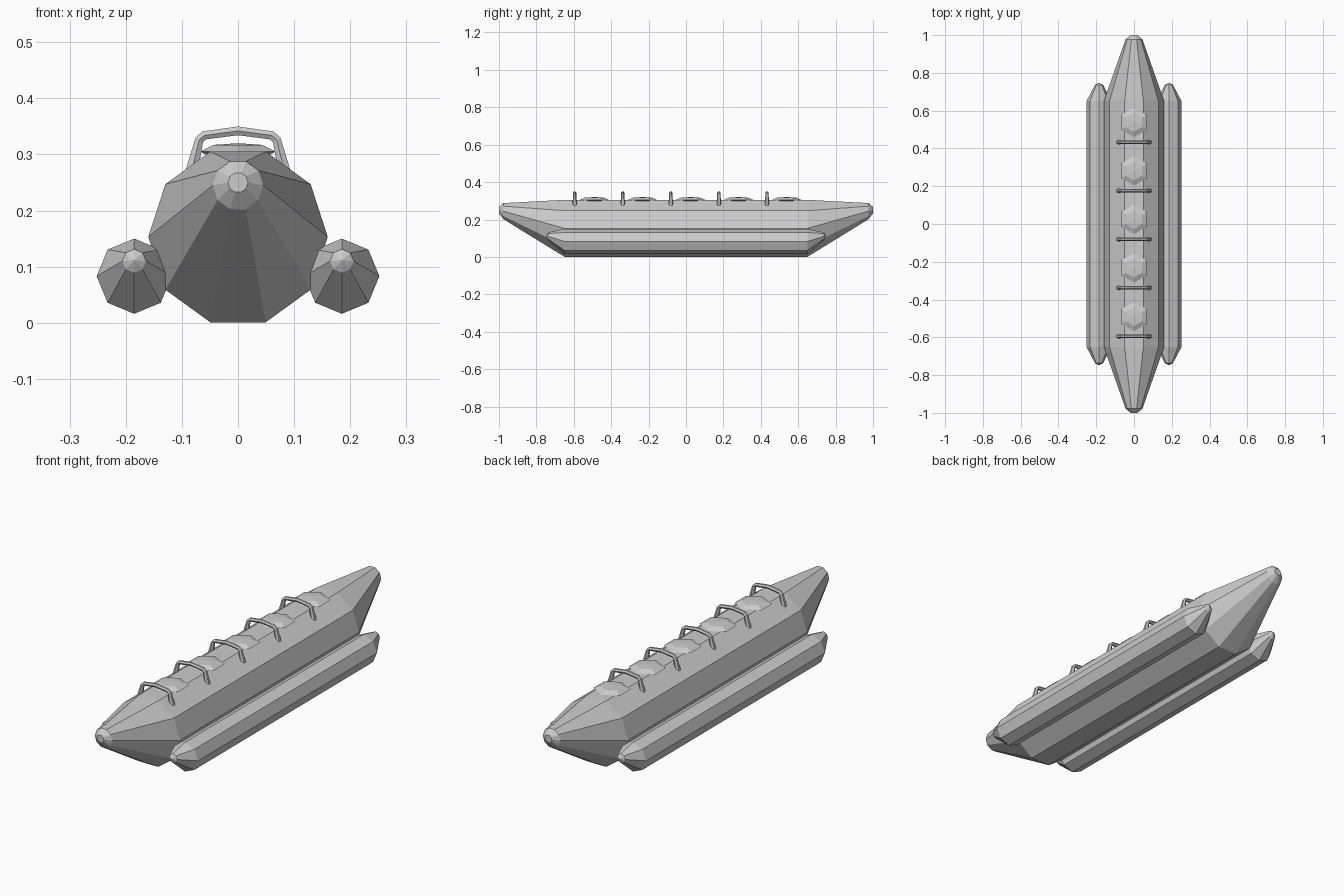
import bpy
import bmesh
from math import cos, sin, pi

cube = bpy.data.objects.get("Cube")
if cube:
    bpy.data.objects.remove(cube)

grey = bpy.data.materials.new("light grey rubber")
grey.use_nodes = True
colour = (0.6, 0.6, 0.6, 1)
grey.diffuse_color = colour
grey.node_tree.nodes["Principled BSDF"].inputs["Base Color"].default_value = colour


def loft(name, rings, close=True):
    """Skin rings of points; a one-point ring becomes an apex."""
    bm = bmesh.new()
    loops = [[bm.verts.new(p) for p in ring] for ring in rings]
    for a, b in zip(loops, loops[1:]):
        n = max(len(a), len(b))
        for i in range(n):
            j = (i + 1) % n
            quad = [a[i % len(a)], a[j % len(a)], b[j % len(b)], b[i % len(b)]]
            bm.faces.new(list(dict.fromkeys(quad)))
    for end in (loops[0], loops[-1]):
        if close and len(end) > 2:
            bm.faces.new(end)
    bmesh.ops.recalc_face_normals(bm, faces=bm.faces)
    mesh = bpy.data.meshes.new(name)
    bm.to_mesh(mesh)
    bm.free()
    mesh.materials.append(grey)
    obj = bpy.data.objects.new(name, mesh)
    bpy.context.collection.objects.link(obj)
    return obj


def upright_ring(x, y, z, radius, sides):
    if radius == 0:
        return [(x, y, z)]
    return [(x + radius * cos(2 * pi * i / sides), y,
             z + radius * sin(2 * pi * i / sides)) for i in range(sides)]


def flat_ring(y, z, radius, sides=6):
    if radius == 0:
        return [(0, y, z)]
    return [(radius * sin(2 * pi * i / sides),
             y + radius * cos(2 * pi * i / sides), z) for i in range(sides)]


def tube(name, x, sides, stations):
    """Tube with matching tapered ends; stations are (y, z, radius)."""
    ends = [(-y, z, r) for y, z, r in stations] + stations[::-1]
    return loft(name, [upright_ring(x, y, z, r, sides) for y, z, r in ends])


# Main inflated hull with raised, tapered ends
tube("main_hull", 0, 10, [(1.0, 0.25, 0.018), (0.977, 0.245, 0.045),
                          (0.65, 0.153, 0.16)])

# Stabilising side floats
for side, x in (("left", 0.185), ("right", -0.185)):
    tube(side + "_float", x, 8, [(0.748, 0.111, 0), (0.737, 0.11, 0.021),
                                 (0.65, 0.083, 0.067)])

# Row of seats, each with a grab handle in front
half = [(0.082, 0.272), (0.069, 0.326), (0.06, 0.334)]
path = half + [(0, 0.342)] + [(-x, z) for x, z in reversed(half)]
for n in range(5):
    y = -0.595 + 0.257 * n
    seat_y = y + 0.105
    loft(f"seat_{n + 1}", [flat_ring(seat_y, z, r) for z, r in (
        (0.285, 0.03), (0.305, 0.078), (0.317, 0.05), (0.32, 0))])

    curve = bpy.data.curves.new(f"grab_handle_{n + 1}", "CURVE")
    curve.dimensions = "3D"
    curve.bevel_depth = 0.01
    curve.bevel_resolution = 1
    curve.use_fill_caps = True
    spline = curve.splines.new("POLY")
    spline.points.add(len(path) - 1)
    spline.use_smooth = False
    for i, (point, (x, z)) in enumerate(zip(spline.points, path)):
        point.co = (x, y, z, 1)
        point.radius = 1.25 if i in (0, len(path) - 1) else 0.9
    curve.materials.append(grey)
    handle = bpy.data.objects.new(curve.name, curve)
    bpy.context.collection.objects.link(handle)
